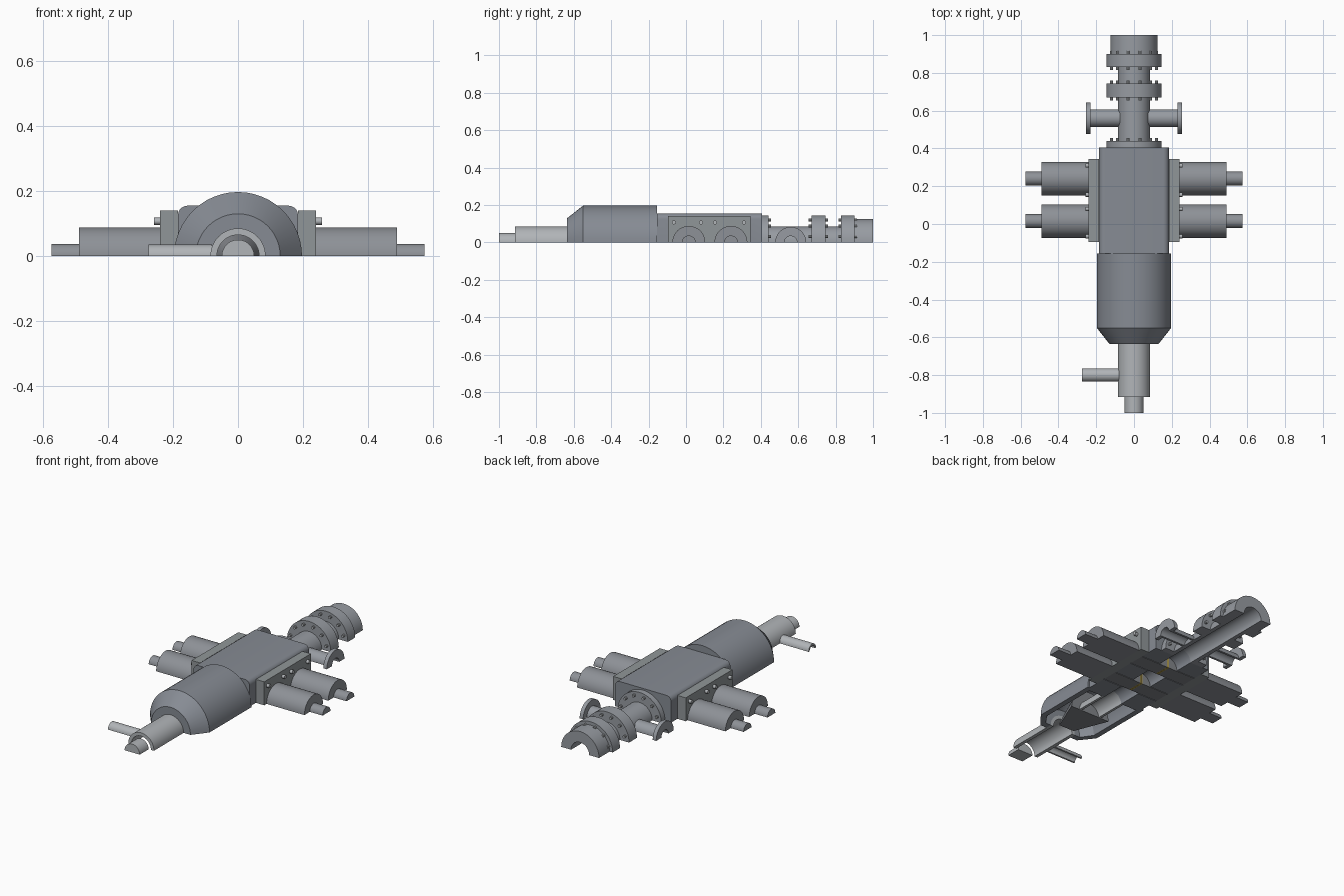
import bpy, bmesh, math

if "Cube" in bpy.data.objects:
    bpy.data.objects.remove(bpy.data.objects["Cube"])

SEG = 24


def material(name, *rgb):
    m = bpy.data.materials.new(name)
    m.diffuse_color = (*rgb, 1)
    m.use_nodes = True
    m.node_tree.nodes["Principled BSDF"].inputs["Base Color"].default_value = m.diffuse_color
    return m


HOUSING = material("housing_grey", 0.24, 0.26, 0.295)
BONNET = material("bonnet_grey", 0.28, 0.305, 0.315)
CYLINDER = material("cylinder_grey", 0.27, 0.285, 0.31)
SPOOL = material("spool_grey", 0.31, 0.33, 0.36)
PIPE = material("pipe_grey", 0.44, 0.46, 0.48)
RAM = material("ram_grey", 0.22, 0.23, 0.25)
SEAL = material("seal_yellow", 0.45, 0.34, 0.08)


def finish(bm, name, mat):
    bmesh.ops.remove_doubles(bm, verts=bm.verts, dist=1e-5)
    bmesh.ops.recalc_face_normals(bm, faces=bm.faces)
    me = bpy.data.meshes.new(name)
    bm.to_mesh(me)
    bm.free()
    me.materials.append(mat)
    ob = bpy.data.objects.new(name, me)
    bpy.context.collection.objects.link(ob)
    return ob


def half_lathe(name, mat, profile, axis='Y', y0=0, side=1, seg=SEG):
    """Revolve a closed (radius, position) profile above z = 0 and cap the cut faces."""
    bm = bmesh.new()
    rings = []
    for i in range(seg + 1):
        c, s = math.cos(math.pi * i / seg), math.sin(math.pi * i / seg)
        if axis == 'Y':
            rings.append([bm.verts.new((r * c, t, r * s)) for r, t in profile])
        else:
            rings.append([bm.verts.new((side * t, y0 + r * c, r * s)) for r, t in profile])
    n = len(profile)
    for a, b in zip(rings, rings[1:]):
        for j in range(n):
            k = (j + 1) % n
            bm.faces.new((a[j], a[k], b[k], b[j]))
    bm.faces.new(rings[0])
    bm.faces.new(rings[-1])
    return finish(bm, name, mat)


def tube(ri, ro, a, b):
    return [(ri, a), (ro, a), (ro, b), (ri, b)]


def box(name, mat, x0, x1, y0, y1, z0, z1):
    bm = bmesh.new()
    bmesh.ops.create_cube(bm, size=1)
    for v in bm.verts:
        v.co = ((x0, x1)[v.co.x > 0], (y0, y1)[v.co.y > 0], (z0, z1)[v.co.z > 0])
    return finish(bm, name, mat)


def rod(name, mat, loc, r, length, axis, seg=12):
    rot = (math.pi / 2, 0, 0) if axis == 'Y' else (0, math.pi / 2, 0)
    bpy.ops.mesh.primitive_cylinder_add(vertices=seg, radius=r, depth=length, location=loc, rotation=rot)
    ob = bpy.context.object
    ob.name = name
    ob.data.materials.append(mat)
    return ob


def cut(ob, cutter):
    m = ob.modifiers.new("cut", 'BOOLEAN')
    m.operation, m.object, m.solver = 'DIFFERENCE', cutter, 'EXACT'
    bpy.context.view_layer.objects.active = ob
    bpy.ops.object.modifier_apply(modifier=m.name)
    bpy.data.objects.remove(cutter)


BORE = 0.06
RAMS = (0.015, 0.24)

# main block with rounded top edges, bore and ram cavities
body = box("ram_body", HOUSING, -0.185, 0.185, -0.155, 0.405, 0, 0.155)
bm = bmesh.new()
bm.from_mesh(body.data)
edges = [e for e in bm.edges if all(v.co.z > 0.1 for v in e.verts)
         and abs(e.verts[0].co.x - e.verts[1].co.x) < 1e-4]
bmesh.ops.bevel(bm, geom=edges, offset=0.03, segments=5, profile=0.5, affect='EDGES')
bm.to_mesh(body.data)
bm.free()
cut(body, rod("bore_cutter", HOUSING, (0, 0.125, 0), BORE, 0.8, 'Y', 48))
for y in RAMS:
    cut(body, box("cavity_cutter", HOUSING, -0.3, 0.3, y - 0.05, y + 0.05, -0.1, 0.065))

# bonnets, ram cylinders, rods, closed rams and their seals
for s in (-1, 1):
    box("bonnet", BONNET, *sorted((s * 0.185, s * 0.24)), -0.095, 0.345, 0, 0.14)
    for y in RAMS:
        half_lathe("ram_cylinder", CYLINDER, [(0, 0.24), (0.088, 0.24), (0.088, 0.49), (0, 0.49)], 'X', y, s)
        half_lathe("ram_rod", CYLINDER, [(0, 0.49), (0.037, 0.49), (0.037, 0.575), (0, 0.575)], 'X', y, s)
        box("ram_block", RAM, *sorted((s * 0.008, s * 0.185)), y - 0.046, y + 0.046, 0, 0.062)
        box("ram_seal", SEAL, *sorted((s * 0.0005, s * 0.008)), y - 0.046, y + 0.046, 0, 0.062)
    for y in (-0.065, 0.08, 0.155, 0.31):
        rod("bonnet_bolt", PIPE, (s * 0.247, y, 0.107), 0.011, 0.022, 'X')

# annular housing, packer, piston sleeve
half_lathe("annular_housing", HOUSING,
           [(0.085, -0.635), (0.13, -0.635), (0.197, -0.55), (0.197, -0.155),
            (BORE, -0.155), (BORE, -0.18), (0.165, -0.18), (0.165, -0.535),
            (0.12, -0.6), (0.085, -0.6)])
half_lathe("annular_packer", RAM, [(0, -0.57), (0.05, -0.57), (0.13, -0.37), (0, -0.37)])
half_lathe("piston_sleeve", PIPE, tube(BORE, 0.075, -0.37, -0.18))

# inlet pipe, end plug and flow line
half_lathe("bell_pipe", PIPE, tube(0.065, 0.085, -0.915, -0.6))
half_lathe("end_pipe", PIPE, [(0, -1), (0.05, -1), (0.05, -0.915), (0, -0.915)])
half_lathe("flow_line", PIPE, tube(0.025, 0.035, 0.08, 0.275), 'X', -0.80, -1, 16)

# flanged spool with side outlets
half_lathe("spool", SPOOL, [(BORE, 0.405), (0.145, 0.405), (0.145, 0.44), (0.085, 0.44),
                            (0.085, 0.67), (0.145, 0.67), (0.145, 0.745), (0.085, 0.745),
                            (0.085, 0.83), (BORE, 0.83)])
for s in (-1, 1):
    half_lathe("side_outlet", SPOOL, [(0.034, 0.075), (0.047, 0.075), (0.047, 0.23), (0.083, 0.23),
                                      (0.083, 0.253), (0.034, 0.253)], 'X', 0.56, s)

# end connector
half_lathe("connector", SPOOL, [(BORE, 0.83), (0.145, 0.83), (0.145, 0.90), (0.125, 0.90),
                                (0.125, 1.0), (BORE, 1.0)])

# six bolts in each half flange
for a, b in ((0.42, 0.455), (0.655, 0.76), (0.815, 0.915)):
    for i in range(6):
        t = math.radians(15 + 30 * i)
        rod("flange_bolt", PIPE, (0.124 * math.cos(t), (a + b) / 2, 0.124 * math.sin(t)),
            0.008, b - a, 'Y', 10)

bpy.ops.object.select_all(action='SELECT')
bpy.context.view_layer.objects.active = body
bpy.ops.object.shade_smooth_by_angle(angle=math.radians(30))
